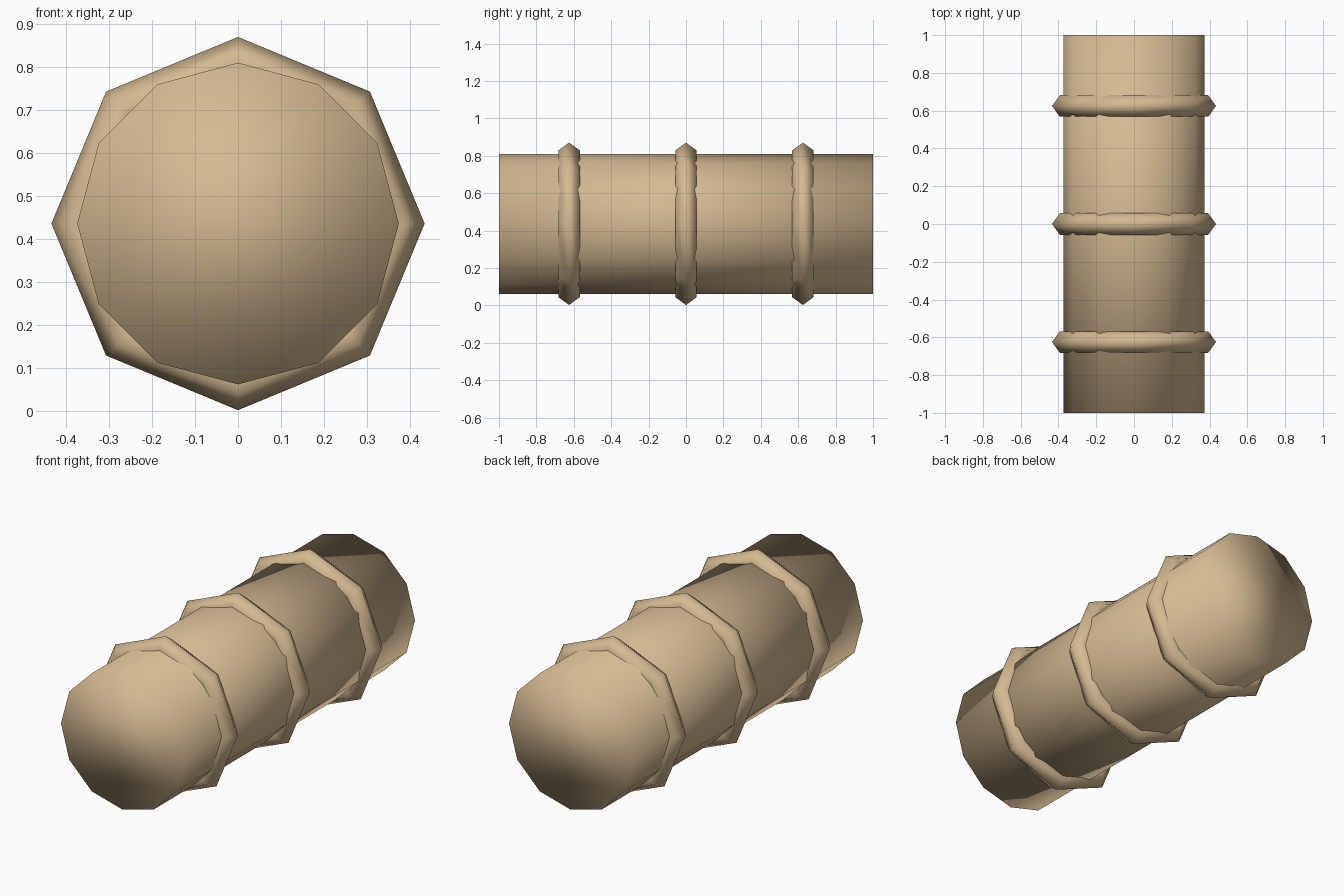
import bpy
from math import pi

if "Cube" in bpy.data.objects:
    bpy.data.objects.remove(bpy.data.objects["Cube"])

CENTRE_Z = 0.436
BODY_R = 0.374
RING_R = 0.06

# Tan colour shared by all parts
tan = bpy.data.materials.new("tan")
tan.diffuse_color = (0.67, 0.49, 0.29, 1)
tan.use_nodes = True
tan.node_tree.nodes["Principled BSDF"].inputs["Base Color"].default_value = tan.diffuse_color


def finish(name):
    # apply rotation, name the part, colour it and shade it smooth
    ob = bpy.context.object
    ob.name = name
    ob.data.materials.append(tan)
    bpy.ops.object.transform_apply(location=False, rotation=True, scale=True)
    bpy.ops.object.shade_smooth()
    return ob


# Twelve-sided barrel lying along y, with closed ends
bpy.ops.mesh.primitive_cylinder_add(vertices=12, radius=BODY_R, depth=2,
                                    location=(0, 0, CENTRE_Z), rotation=(pi / 2, 0, 0))
finish("barrel")

# Three eight-sided hoops with a low-sided pointed cross-section
for name, y in (("front_hoop", -0.625), ("middle_hoop", 0), ("back_hoop", 0.625)):
    bpy.ops.mesh.primitive_torus_add(major_segments=8, minor_segments=5,
                                     major_radius=BODY_R, minor_radius=RING_R,
                                     location=(0, y, CENTRE_Z), rotation=(pi / 2, 0, 0))
    finish(name)
